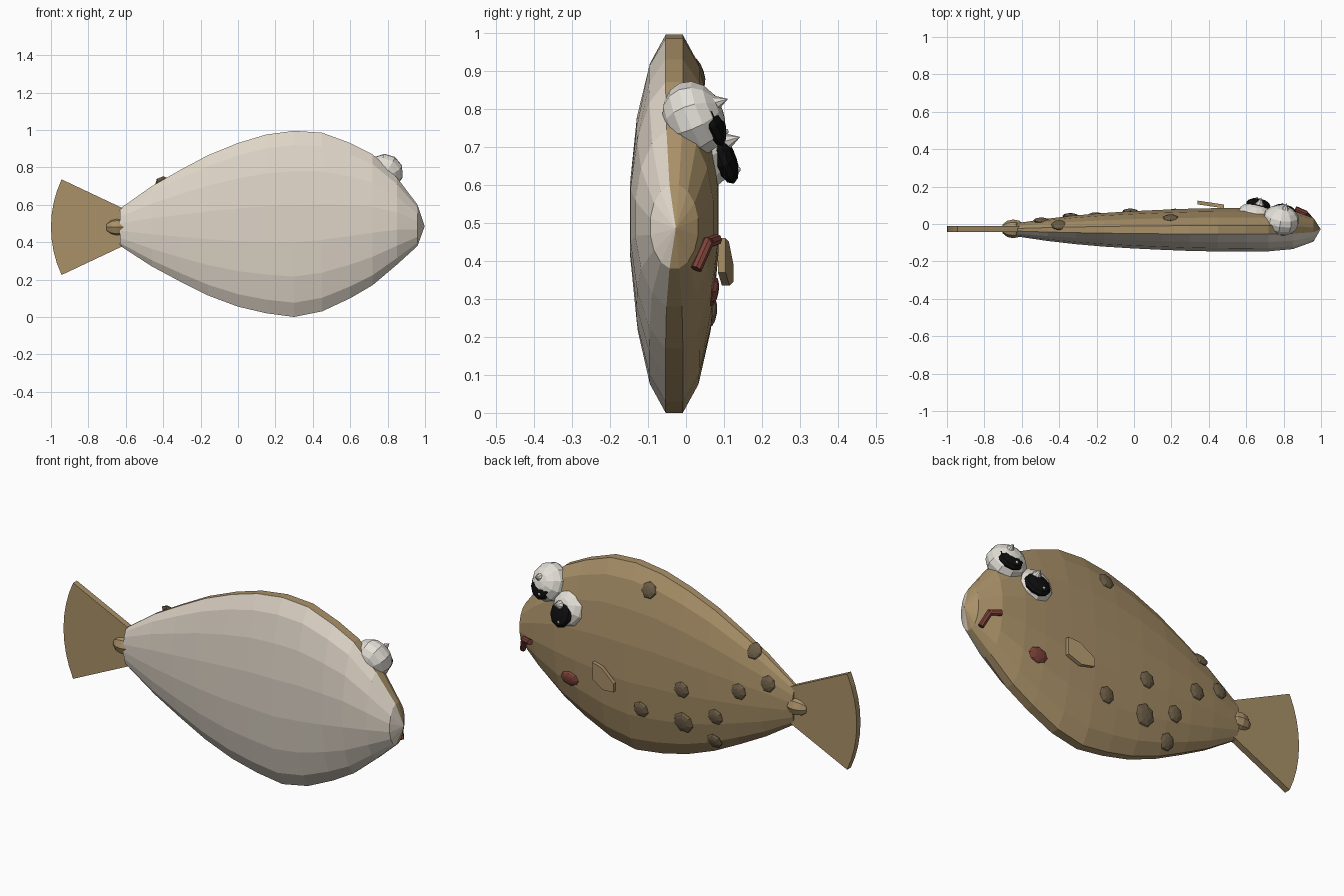
import bpy, bmesh, math
from mathutils import Vector, Matrix

cube = bpy.data.objects.get("Cube")
if cube:
    bpy.data.objects.remove(cube)


def material(name, rgb):
    m = bpy.data.materials.new(name)
    m.use_nodes = True
    m.diffuse_color = (*rgb, 1)
    bsdf = next(n for n in m.node_tree.nodes if n.type == 'BSDF_PRINCIPLED')
    bsdf.inputs["Base Color"].default_value = (*rgb, 1)
    return m


BROWN = material("sandy brown", (0.40, 0.283, 0.14))
CREAM = material("belly cream", (0.73, 0.66, 0.57))
SPOT = material("spot brown", (0.15, 0.11, 0.062))
RED = material("lip red", (0.21, 0.055, 0.042))
WHITE = material("eye white", (0.77, 0.74, 0.68))
BLACK = material("pupil black", (0.004, 0.004, 0.004))


def finish(name, bm, *mats):
    bmesh.ops.recalc_face_normals(bm, faces=bm.faces)
    mesh = bpy.data.meshes.new(name)
    bm.to_mesh(mesh)
    bm.free()
    for m in mats:
        mesh.materials.append(m)
    ob = bpy.data.objects.new(name, mesh)
    bpy.context.collection.objects.link(ob)
    return ob


def facing(loc, normal):
    """Transform that puts local z along the normal."""
    q = Vector(normal).to_track_quat('Z', 'Y')
    return Matrix.Translation(loc) @ q.to_matrix().to_4x4()


def blob(name, loc, size, mat, normal=(0, 1, 0), segs=8, rings=6):
    bm = bmesh.new()
    m = facing(loc, normal) @ Matrix.Diagonal((*size, 1))
    bmesh.ops.create_uvsphere(bm, u_segments=segs, v_segments=rings, radius=1, matrix=m)
    return finish(name, bm, mat)


def cone(name, loc, r1, r2, depth, mat, normal, segs=8):
    bm = bmesh.new()
    bmesh.ops.create_cone(bm, cap_ends=True, segments=segs, radius1=r1, radius2=r2,
                          depth=depth, matrix=facing(loc, normal))
    return finish(name, bm, mat)


def plate(name, outline, y_at, thick, mat):
    """Flat panel from an x-z outline; y_at gives the middle plane."""
    bm = bmesh.new()
    sides = [[bm.verts.new((x, y_at(x) + s * thick / 2, z)) for x, z in outline]
             for s in (-1, 1)]
    for side in sides:
        bm.faces.new(side)
    for i in range(len(outline)):
        bm.faces.new((sides[0][i - 1], sides[0][i], sides[1][i], sides[1][i - 1]))
    return finish(name, bm, mat)


# Body: oval sections along x as (x, bottom, top, half thickness)
MID = -0.031
SECTIONS = [
    (-0.63, 0.38, 0.58, 0.035), (-0.46, 0.27, 0.70, 0.06), (-0.31, 0.19, 0.785, 0.077),
    (-0.16, 0.115, 0.865, 0.09), (0.0, 0.055, 0.93, 0.10), (0.15, 0.02, 0.975, 0.107),
    (0.30, 0.0, 0.995, 0.113), (0.45, 0.03, 0.985, 0.116), (0.60, 0.10, 0.93, 0.117),
    (0.72, 0.17, 0.87, 0.115), (0.85, 0.28, 0.745, 0.103), (0.96, 0.38, 0.60, 0.063)]
SIDES = 16
STEP = 2 * math.pi / SIDES
FLAT = math.cos(STEP / 2)

bm = bmesh.new()
rings = []
for x, lo, hi, w in SECTIONS:
    ring = []
    for j in range(SIDES):
        t = (j - 0.5) * STEP
        ring.append(bm.verts.new((x, MID - w * math.sin(t) / FLAT,
                                  (lo + hi) / 2 + (hi - lo) / 2 * math.cos(t) / FLAT)))
    rings.append(ring)
snout = bm.verts.new((0.998, -0.027, 0.485))
for j in range(SIDES):
    k = (j + 1) % SIDES
    strip = [bm.faces.new((a[j], a[k], b[k], b[j])) for a, b in zip(rings, rings[1:])]
    strip.append(bm.faces.new((rings[-1][j], rings[-1][k], snout)))
    for f in strip:
        f.material_index = 1 if 0 < j < SIDES // 2 else 0
bm.faces.new(rings[0])
finish("body", bm, BROWN, CREAM)


def skin(x, z):
    """Point and outward normal on the brown side of the body."""
    for a, b in zip(SECTIONS, SECTIONS[1:]):
        if a[0] <= x <= b[0]:
            f = (x - a[0]) / (b[0] - a[0])
            lo, hi, w = (a[i] + f * (b[i] - a[i]) for i in (1, 2, 3))
            break
    half = (hi - lo) / 2
    u = max(-0.97, min(0.97, (z - (lo + hi) / 2) / half))
    v = math.sqrt(1 - u * u)
    return Vector((x, MID + w * v, z)), Vector((0, v / w, u / half)).normalized()


# Tail: fan-shaped sector and the knuckle at its root
ANGLE = math.radians(25)
fan = [(-0.5, 0.48 - 0.1 * math.tan(ANGLE)), (-0.5, 0.48 + 0.1 * math.tan(ANGLE))]
for i in range(9):
    t = ANGLE * (1 - i / 4)
    fan.append((-0.395 - 0.605 * math.cos(t), 0.48 + 0.605 * math.sin(t)))
plate("tail_fin", fan, lambda x: -0.026, 0.032, BROWN)
blob("tail_root", (-0.645, -0.026, 0.48), (0.05, 0.05, 0.065), BROWN, (-1, 0, 0))

# Small side fin, flaring away from the body toward the tail
fin = [(0.48, 0.46), (0.42, 0.45), (0.34, 0.39), (0.34, 0.345), (0.41, 0.335), (0.48, 0.37)]
plate("side_fin", fin, lambda x: 0.094 + 0.15 * (0.48 - x), 0.02, BROWN)

# Eyes: ball, pupil, large pointed glint and tiny glint
EYES = [("upper", (0.785, 0.02, 0.775), 0.08, (0.80, 0.068, 0.77)),
        ("lower", (0.65, 0.045, 0.69), 0.065, (0.664, 0.10, 0.67))]
LOOK = Vector((0.15, 0.9, 0.36)).normalized()
for name, ball, depth, pupil in EYES:
    blob(name + "_eyeball", ball, (0.1, 0.1, depth), WHITE, LOOK, 10, 8)
    blob(name + "_pupil", pupil, (0.068, 0.072, 0.03), BLACK, LOOK, 10, 6)
    p = Vector(pupil)
    cone(name + "_glint", p + Vector((0.012, 0.024, 0.05)), 0.024, 0, 0.04, WHITE,
         (0.2, 0.9, 0.3))
    blob(name + "_small_glint", p + Vector((-0.008, 0.036, -0.03)), (0.008,) * 3, WHITE)

# Mouth: bent tube of two bars
path = [Vector(p) for p in ((0.94, 0.03, 0.385), (0.915, 0.058, 0.448), (0.87, 0.078, 0.455))]
for name, a, b in zip(("front_lip", "rear_lip"), path, path[1:]):
    d = b - a
    cone(name, (a + b) / 2, 0.015, 0.015, d.length + 0.015, RED, d, 8)

# Cheek patch lying on the skin
spot, normal = skin(0.634, 0.32)
blob("cheek_patch", spot, (0.055, 0.04, 0.016), RED, normal)

# Dark spots scattered over the upper side
SPOTS = [(0.196, 0.893), (-0.40, 0.715), (-0.495, 0.573), (-0.34, 0.50), (-0.02, 0.433),
         (0.22, 0.264), (-0.02, 0.253), (-0.205, 0.33), (-0.18, 0.185)]
for i, (x, z) in enumerate(SPOTS):
    loc, normal = skin(x, z)
    r = 0.058 if i == 6 else 0.044
    blob(f"spot_{i + 1}", loc, (r, r, 0.016), SPOT, normal, 7, 6)
